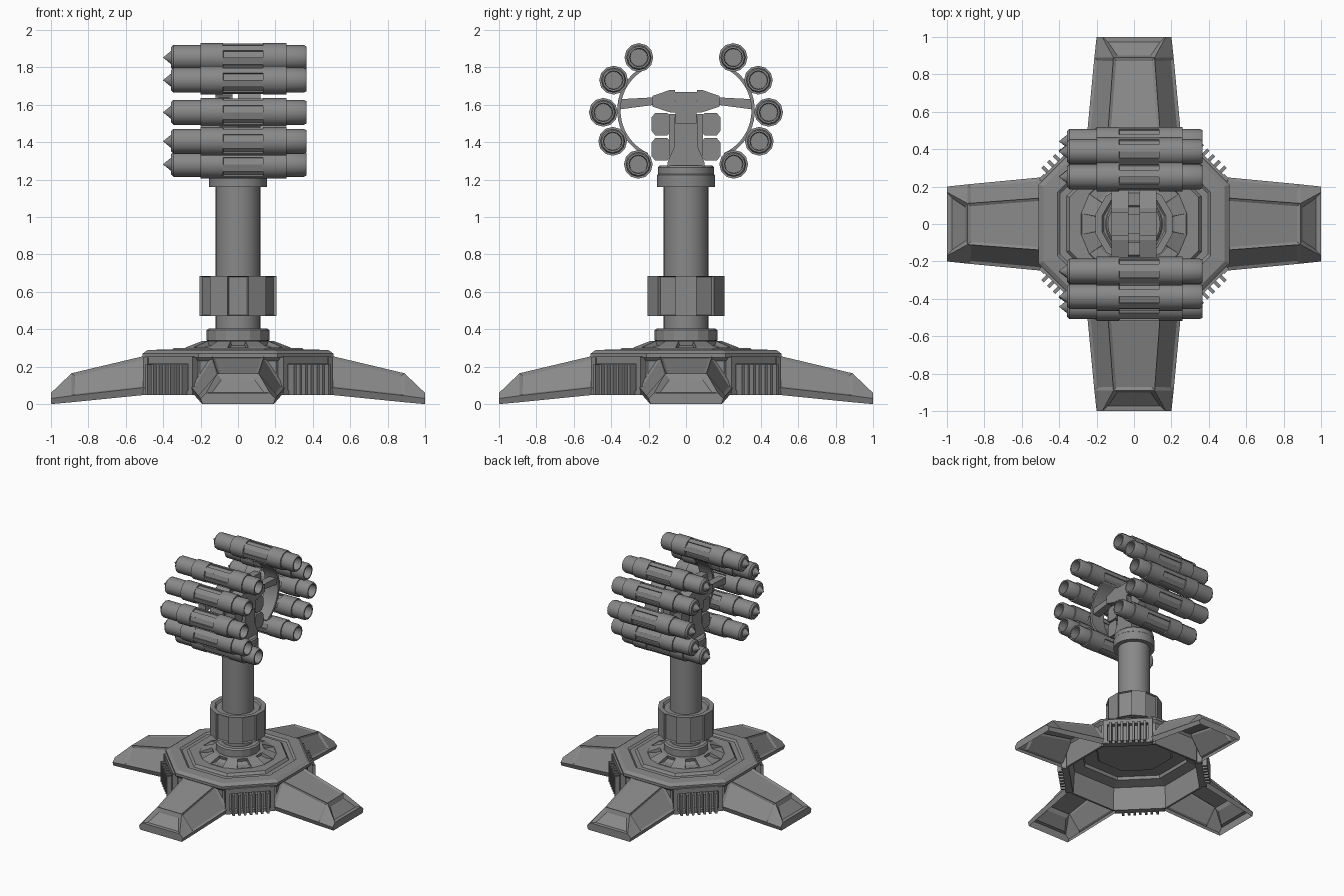
import bpy, bmesh
from math import cos, sin, pi, radians
from mathutils import Matrix, Vector

cube = bpy.data.objects.get("Cube")
if cube:
    bpy.data.objects.remove(cube, do_unlink=True)

metal = bpy.data.materials.new("grey_metal")
metal.use_nodes = True
GREY = (0.25, 0.25, 0.25, 1)
metal.diffuse_color = GREY
metal.node_tree.nodes["Principled BSDF"].inputs["Base Color"].default_value = GREY


def finish(name, bm, smooth=False):
    bmesh.ops.remove_doubles(bm, verts=bm.verts, dist=0.0001)
    bmesh.ops.recalc_face_normals(bm, faces=bm.faces)
    mesh = bpy.data.meshes.new(name)
    bm.to_mesh(mesh)
    bm.free()
    mesh.materials.append(metal)
    ob = bpy.data.objects.new(name, mesh)
    bpy.context.collection.objects.link(ob)
    if smooth:
        bpy.ops.object.select_all(action='DESELECT')
        ob.select_set(True)
        bpy.context.view_layer.objects.active = ob
        bpy.ops.object.shade_smooth_by_angle(angle=radians(35))


def loft(rings):
    """Skin a list of equal-length point rings and cap both ends."""
    bm = bmesh.new()
    loops = [[bm.verts.new(p) for p in ring] for ring in rings]
    n = len(loops[0])
    for a, b in zip(loops, loops[1:]):
        for i in range(n):
            j = (i + 1) % n
            bm.faces.new((a[i], a[j], b[j], b[i]))
    bm.faces.new(loops[0])
    bm.faces.new(loops[-1])
    bmesh.ops.recalc_face_normals(bm, faces=bm.faces)
    bm.normal_update()
    return bm


def lathe(profile, sides, flat=False):
    """Revolve (radius, z); flat makes the radius reach the middle of a side."""
    off, k = (pi / sides, 1 / cos(pi / sides)) if flat else (0, 1)
    return loft([[(r * k * cos(off + 2 * pi * i / sides),
                   r * k * sin(off + 2 * pi * i / sides), z)
                  for i in range(sides)] for r, z in profile])


def prism(name, outline, x0, x1, mirror=False, smooth=False):
    """Extrude a (y, z) outline along x, optionally mirrored in y."""
    bm = loft([[(x, y, z) for y, z in outline] for x in (x0, x1)])
    if mirror:
        twin = bmesh.ops.duplicate(bm, geom=bm.verts[:] + bm.edges[:] + bm.faces[:])
        for v in twin["geom"]:
            if isinstance(v, bmesh.types.BMVert):
                v.co.y *= -1
    finish(name, bm, smooth)


def add_box(bm, centre, size):
    m = Matrix.Translation(centre) @ Matrix.Diagonal((*size, 1))
    bmesh.ops.create_cube(bm, size=1, matrix=m)


def recess(bm, faces, thickness, depth):
    bmesh.ops.inset_individual(bm, faces=faces, thickness=thickness)
    for f in faces:
        shift = f.normal * depth
        for v in f.verts:
            v.co += shift


# Octagonal base, a hollow shell underneath
hull = [(.2, .265), (.27, .265), (.28, .28), (.38, .28), (.385, .255), (.465, .235), (.475, .05),
        (.49, .05), (.49, .23), (.51, .25), (.51, .27), (.485, .288), (.41, .292),
        (.395, .28), (.36, .28), (.345, .3), (.2, .3)]
finish("base_hull", lathe(hull, 8, True))

# Sloping ring with alternate sunken pockets
bm = lathe([(.29, .29), (.28, .303), (.19, .338), (.1, .34)], 16, True)
pockets = [f for f in bm.faces if .25 < f.normal.z < .99 and f.calc_center_median().z > .31]
pockets = [f for f in pockets if int(round(
    Vector((1, 0)).angle_signed(f.calc_center_median().xy) / (pi / 8))) % 2 == 0]
recess(bm, pockets, .004, -.025)
finish("base_ring", bm)

# Grilles on the four diagonal sides
for k in range(4):
    bm = bmesh.new()
    add_box(bm, (.5, 0, .235), (.05, .36, .04))
    add_box(bm, (.5, 0, .06), (.05, .36, .025))
    for s in (-1, 1):
        add_box(bm, (.505, s * .17, .15), (.05, .035, .2))
    for i in range(7):
        add_box(bm, (.53, (i - 3) * .043, .13), (.065, .018, .165))
    bm.transform(Matrix.Rotation(pi / 4 + k * pi / 2, 4, 'Z'))
    finish("grille_%d" % (k + 1), bm)


# Four splayed feet: open shells with sunken panels
def foot_ring(x, low, wide, top):
    half = [low, wide, top]
    return [(x, y, z) for y, z in half] + [(x, -y, z) for y, z in reversed(half)]


for k in range(4):
    bm = loft([foot_ring(.49, (.235, .05), (.25, .09), (.14, .26)),
               foot_ring(.89, (.2, .01), (.212, .045), (.11, .165)),
               foot_ring(1.0, (.19, 0), (.2, .03), (.17, .06))])
    hidden = [f for f in bm.faces if f.normal.z < -.8 or f.normal.x < -.9]
    bmesh.ops.delete(bm, geom=hidden, context='FACES')
    recess(bm, [f for f in bm.faces if f.calc_area() > .03 and f.normal.z > .2], .022, -.01)
    bm.normal_update()
    slope = [f for f in bm.faces if f.normal.x > .4 and f.normal.z > .4 and f.calc_area() > .01]
    recess(bm, slope, .016, -.008)
    bm.transform(Matrix.Rotation(k * pi / 2, 4, 'Z'))
    finish("foot_%d" % (k + 1), bm)

# Column with its collars
finish("column", lathe([(.12, .3), (.12, 1.2)], 32), True)
finish("lower_collar", lathe([(.14, .33), (.168, .34), (.168, .395), (.155, .405), (.1, .405)], 16))
bm = lathe([(.11, .47), (.205, .47), (.205, .685), (.17, .685), (.16, .67), (.11, .67)], 12, True)
sides = [f for f in bm.faces if abs(f.normal.z) < .1 and f.calc_area() > .015]
recess(bm, sides[::2], .008, -.015)
finish("middle_collar", bm)
finish("top_collar", lathe([(.11, 1.16), (.155, 1.16), (.155, 1.225), (.15, 1.23),
                            (.15, 1.265), (.14, 1.275), (.08, 1.275)], 24), True)

# Head: a foot block below two upright posts
block = [(.1, 1.25), (.1, 1.29), (.065, 1.37), (.06, 1.54)]
prism("head_block", block + [(-y, z) for y, z in reversed(block)], -.1, .11)
post = [(.055, 1.5), (.055, 1.58), (.06, 1.67)]
spans = (("rear", -.12, -.03), ("fore", .03, .12))
for side, x0, x1 in spans:
    prism(side + "_post", post + [(-y, z) for y, z in reversed(post)], x0, x1)

# Side housings, shoulders and arms
prism("housing_mounts", [(.05, 1.31), (.09, 1.31), (.09, 1.55), (.05, 1.55)], -.07, .08, True)
for i, z in enumerate((1.362, 1.497)):
    housing = [(.085, z - .045), (.1, z - .06), (.165, z - .06), (.185, z - .035),
               (.185, z + .035), (.165, z + .06), (.1, z + .06), (.085, z + .045)]
    prism("head_housing_%d" % (i + 1), housing, -.09, .1, True)
shoulder = [(.055, 1.56), (.085, 1.56), (.178, 1.59), (.178, 1.648), (.085, 1.68), (.06, 1.68)]
bar = [(.17, 1.6), (.36, 1.575), (.36, 1.63), (.17, 1.64)]
for side, x0, x1 in spans:
    prism(side + "_shoulders", shoulder, x0, x1, True)
    prism(side + "_arm_bars", bar, x0 + .015, x1 - .015, True)

# Curved rails that carry the tubes
arc = [radians(a) for a in range(-66, 67, 6)]
rail = [(.1 + .268 * cos(a), 1.57 + .268 * sin(a)) for a in arc]
rail += [(.1 + .25 * cos(a), 1.57 + .25 * sin(a)) for a in reversed(arc)]
prism("tube_rails", rail, 0, .12, True, True)

# Launch tubes: pointed at one end, hollow at the other, with sunken side panels
tube = [(.001, -.4), (.036, -.357), (.055, -.357), (.067, -.345), (.067, -.2), (.077, -.2),
        (.077, -.08), (.075, -.08), (.075, .135), (.077, .135), (.077, .26), (.067, .26),
        (.067, .352), (.06, .365), (.05, .365), (.047, .29), (.001, .29)]
spots = [(.252, 1.853), (.387, 1.732), (.442, 1.56), (.392, 1.405), (.255, 1.282)]
for side, s in (("front", -1), ("back", 1)):
    for i, (y, z) in enumerate(spots):
        bm = lathe(tube, 12)
        band = [f for f in bm.faces if abs(f.calc_center_median().z - .0275) < .01]
        recess(bm, band[::2], .003, -.008)
        bm.transform(Matrix.Translation((0, s * y, z)) @ Matrix.Rotation(pi / 2, 4, 'Y'))
        finish("%s_tube_%d" % (side, i + 1), bm, True)
